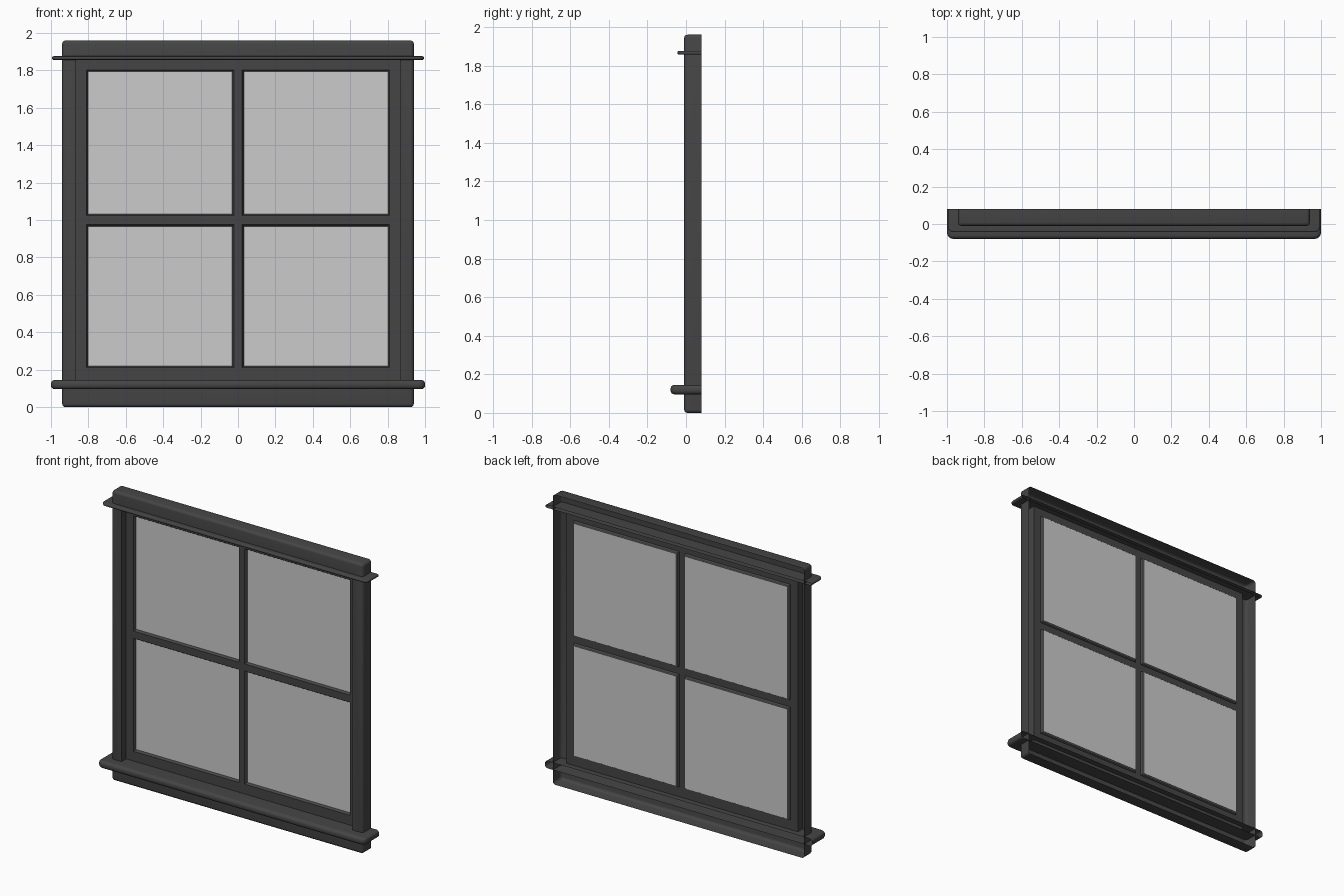
import bpy, bmesh, math

if "Cube" in bpy.data.objects:
    bpy.data.objects.remove(bpy.data.objects["Cube"])

def material(name, v):
    m = bpy.data.materials.new(name)
    m.diffuse_color = (v, v, v, 1)
    m.use_nodes = True
    m.node_tree.nodes["Principled BSDF"].inputs["Base Color"].default_value = m.diffuse_color
    return m

DARK = material("dark_grey_paint", 0.06)
GLASS = material("pale_grey_glass", 0.6)

def finish(name, bm, mat, smooth=True):
    me = bpy.data.meshes.new(name)
    bm.to_mesh(me)
    bm.free()
    ob = bpy.data.objects.new(name, me)
    bpy.context.collection.objects.link(ob)
    me.materials.append(mat)
    if smooth:
        bpy.ops.object.select_all(action='DESELECT')
        ob.select_set(True)
        bpy.context.view_layer.objects.active = ob
        bpy.ops.object.shade_smooth_by_angle(angle=math.radians(35))
    return ob

def ring(bm, x0, x1, z0, z1, r, y, n=4):
    """Rounded rectangle of vertices, counter-clockwise seen from the front."""
    out = []
    corners = ((x1 - r, z0 + r, -90), (x1 - r, z1 - r, 0),
               (x0 + r, z1 - r, 90), (x0 + r, z0 + r, 180))
    for cx, cz, a0 in corners:
        for i in range(n + 1):
            a = math.radians(a0 + 90 * i / n)
            out.append(bm.verts.new((cx + r * math.cos(a), y, cz + r * math.sin(a))))
    return out

def loft(bm, rings):
    """Skin from an outer/back ring towards an inner/front ring."""
    for a, b in zip(rings, rings[1:]):
        for i in range(len(a)):
            j = (i + 1) % len(a)
            bm.faces.new((a[i], a[j], b[j], b[i]))

def shelf(name, half, front, z0, z1, corner, nose):
    """Open-backed board with rounded plan corners and a rounded nose."""
    back = 0.08
    bm = bmesh.new()
    bmesh.ops.create_cube(bm, size=1)
    for v in bm.verts:
        v.co = (v.co.x * 2 * half, front if v.co.y < 0 else back, z0 if v.co.z < 0 else z1)
    bm.normal_update()
    bmesh.ops.delete(bm, geom=[f for f in bm.faces if f.normal.y > 0.9], context='FACES_ONLY')
    uprights = [e for e in bm.edges if all(v.co.y < 0 for v in e.verts)
                and abs(e.verts[0].co.z - e.verts[1].co.z) > 1e-4]
    bmesh.ops.bevel(bm, geom=uprights, offset=corner, segments=4, profile=0.5, affect='EDGES')
    bm.normal_update()
    rims = [e for e in bm.edges if len(e.link_faces) == 2
            and abs(abs(e.link_faces[0].normal.z) - abs(e.link_faces[1].normal.z)) > 0.9]
    bmesh.ops.bevel(bm, geom=rims, offset=nose, segments=4, profile=0.5, affect='EDGES')
    return finish(name, bm, DARK)

# Outer casing: open-backed shell, rounded front rim, opening for the sash
W, H, F = 0.94, 1.96, -0.01
OX, OZ0, OZ1, SY = 0.865, 0.125, 1.866, 0.04
bm = bmesh.new()
rings = [ring(bm, -W, W, 0, H, 0.018, 0.08)]
for k in range(4):
    a = math.radians(30 * k)
    d, y = 0.018 * (1 - math.cos(a)), F + 0.018 * (1 - math.sin(a))
    rings.append(ring(bm, -W + d, W - d, d, H - d, max(0.018 - d, 0), y))
rings += [ring(bm, -OX, OX, OZ0, OZ1, 0, F), ring(bm, -OX, OX, OZ0, OZ1, 0, SY)]
loft(bm, rings)
bmesh.ops.remove_doubles(bm, verts=bm.verts, dist=1e-5)
bmesh.ops.dissolve_degenerate(bm, edges=bm.edges, dist=1e-6)
finish("casing", bm, DARK)

# Sash with crossing glazing bars: four cells with chamfered openings, plus panes
columns = ((-OX, 0, -0.81, -0.022), (0, OX, 0.022, 0.81))
rows = ((OZ0, 1.0, 0.211, 0.975), (1.0, OZ1, 1.024, 1.803))
sash, panes = bmesh.new(), bmesh.new()
B, GY = 0.011, 0.055
for x0, x1, px0, px1 in columns:
    for z0, z1, pz0, pz1 in rows:
        loft(sash, [ring(sash, x0, x1, z0, z1, 0, SY),
                    ring(sash, px0, px1, pz0, pz1, 0, SY),
                    ring(sash, px0 + B, px1 - B, pz0 + B, pz1 - B, 0, GY + 0.003)])
        gx0, gx1, gz0, gz1 = px0 + B / 2, px1 - B / 2, pz0 + B / 2, pz1 - B / 2
        panes.faces.new([panes.verts.new((x, GY, z)) for x, z in
                         ((gx0, gz0), (gx1, gz0), (gx1, gz1), (gx0, gz1))])
bmesh.ops.remove_doubles(sash, verts=sash.verts, dist=1e-5)
bmesh.ops.dissolve_degenerate(sash, edges=sash.edges, dist=1e-6)
finish("sash", sash, DARK, False)
finish("glass_panes", panes, GLASS, False)

# Projecting boards
shelf("sill", 1.0, -0.08, 0.096, 0.145, 0.035, 0.02)
shelf("head_moulding", 0.995, -0.044, 1.857, 1.876, 0.03, 0.008)
